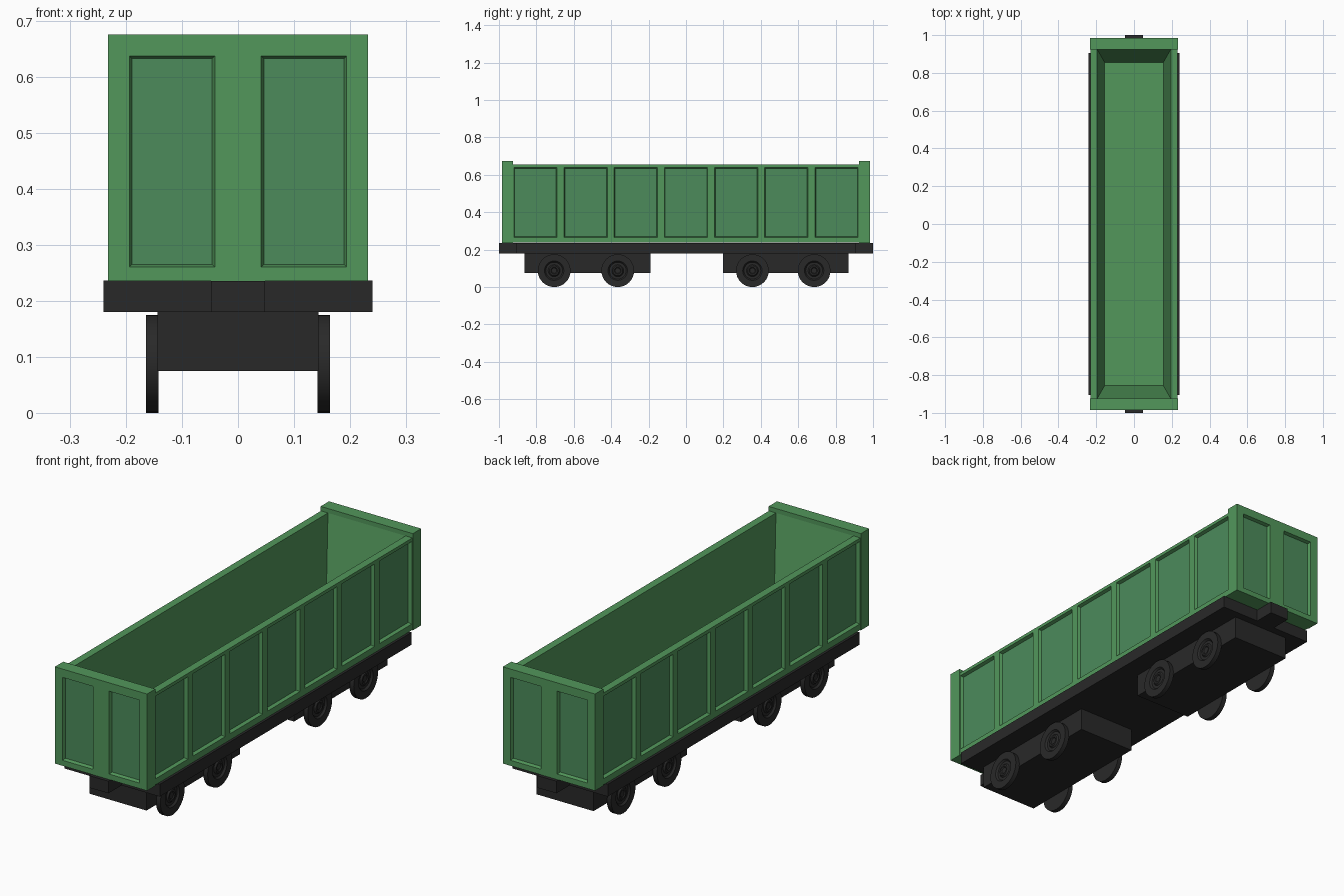
import bpy, bmesh, math

if "Cube" in bpy.data.objects:
    bpy.data.objects.remove(bpy.data.objects["Cube"])


def material(name, rgb):
    m = bpy.data.materials.new(name)
    m.diffuse_color = (*rgb, 1)
    m.use_nodes = True
    m.node_tree.nodes["Principled BSDF"].inputs["Base Color"].default_value = m.diffuse_color
    return m


GREEN = material("green_frame", (0.085, 0.31, 0.105))
PANEL = material("green_panel", (0.072, 0.26, 0.105))
BLACK = material("dark_metal", (0.022, 0.022, 0.022))


def finish(bm, name, *mats):
    bmesh.ops.remove_doubles(bm, verts=bm.verts, dist=1e-5)
    bmesh.ops.recalc_face_normals(bm, faces=bm.faces)
    me = bpy.data.meshes.new(name)
    bm.to_mesh(me)
    bm.free()
    for m in mats:
        me.materials.append(m)
    ob = bpy.data.objects.new(name, me)
    bpy.context.collection.objects.link(ob)
    return ob


def face(bm, pts):
    return bm.faces.new([bm.verts.new(p) for p in pts])


def panelled_sheet(bm, place, us, zs):
    """Grid of quads; cells odd in both directions become recessed panels."""
    cells = []
    for i in range(len(us) - 1):
        for j in range(len(zs) - 1):
            f = face(bm, [place(us[a], zs[b]) for a, b in
                          ((i, j), (i + 1, j), (i + 1, j + 1), (i, j + 1))])
            if i % 2 and j % 2:
                cells.append(f)
    bmesh.ops.remove_doubles(bm, verts=bm.verts, dist=1e-5)
    bm.normal_update()
    bmesh.ops.inset_individual(bm, faces=cells, thickness=0.007, depth=-0.015)
    for f in cells:
        f.material_index = 1


def box(name, x, y, z, mat):
    bm = bmesh.new()
    bmesh.ops.create_cube(bm, size=1)
    for v in bm.verts:
        v.co = [r[0] + (c + 0.5) * (r[1] - r[0]) for c, r in zip(v.co, (x, y, z))]
    return finish(bm, name, mat)


# Open tub: panelled long sides, rim, sloped inner walls, floor
W, L, Z0, Z1 = 0.23, 0.925, 0.237, 0.655
ys = [-L]
for k in range(7):
    c = (k - 3) * 0.2683
    ys += [c - 0.116, c + 0.116]
ys += [L]
bm = bmesh.new()
for s in (1, -1):
    panelled_sheet(bm, lambda u, z: (s * W, s * u, z), ys, [Z0, 0.265, 0.64, Z1])
    face(bm, [(s * W, -L, Z1), (s * W, L, Z1), (s * 0.195, L, Z1), (s * 0.195, -L, Z1)])


def ring(x, y, z):
    return [(-x, -y, z), (x, -y, z), (x, y, z), (-x, y, z)]


top, low = ring(0.195, L, Z1), ring(0.155, 0.855, 0.28)
for i in range(4):
    j = (i + 1) % 4
    face(bm, [top[i], top[j], low[j], low[i]])
face(bm, low)
face(bm, ring(W, L, Z0))
finish(bm, "tub", GREEN, PANEL)

# Taller end walls with two recessed panels each
EX, EY, EZ0, EZ1 = 0.232, 0.985, 0.235, 0.675
for name, s in (("front_end_wall", 1), ("rear_end_wall", -1)):
    bm = bmesh.new()
    panelled_sheet(bm, lambda u, z: (s * u, -s * EY, z),
                   [-EX, -0.194, -0.041, 0.041, 0.194, EX], [EZ0, 0.26, 0.637, EZ1])
    out = [(-EX, EZ0), (EX, EZ0), (EX, EZ1), (-EX, EZ1)]
    for i in range(4):
        (a, b), (c, d) = out[i], out[(i + 1) % 4]
        face(bm, [(s * a, -s * EY, b), (s * a, -s * L, b), (s * c, -s * L, d), (s * c, -s * EY, d)])
    face(bm, [(s * a, -s * L, b) for a, b in out])
    finish(bm, name, GREEN, PANEL)

# Underframe with coupler blocks
box("underframe", (-0.24, 0.24), (-0.905, 0.905), (0.18, 0.236), BLACK)
for name, s in (("front_coupler", -1), ("rear_coupler", 1)):
    box(name, (-0.048, 0.048), sorted((s * 0.9, s * 1.0)), (0.18, 0.235), BLACK)

# Bogies
box("front_bogie", (-0.144, 0.144), (-0.863, -0.19), (0.075, 0.182), BLACK)
box("rear_bogie", (-0.144, 0.144), (0.197, 0.87), (0.075, 0.182), BLACK)

# Wheels: lathed profile of (x, radius)
PROFILE = [(0.142, 0), (0.142, 0.0875), (0.164, 0.0875), (0.164, 0.052), (0.156, 0.045),
           (0.156, 0.032), (0.163, 0.026), (0.163, 0.018), (0.159, 0.014), (0.159, 0)]
for y in (-0.705, -0.365, 0.355, 0.685):
    for side, s in (("right", 1), ("left", -1)):
        bm = bmesh.new()
        vs = [bm.verts.new((s * x, y, 0.0875 + r)) for x, r in PROFILE]
        es = [bm.edges.new(p) for p in zip(vs, vs[1:])]
        bmesh.ops.spin(bm, geom=vs + es, cent=(0, y, 0.0875), axis=(1, 0, 0),
                       angle=2 * math.pi, steps=32)
        ob = finish(bm, f"{side}_wheel", BLACK)
        bpy.ops.object.select_all(action="DESELECT")
        ob.select_set(True)
        bpy.context.view_layer.objects.active = ob
        bpy.ops.object.shade_smooth_by_angle(angle=math.radians(30))
